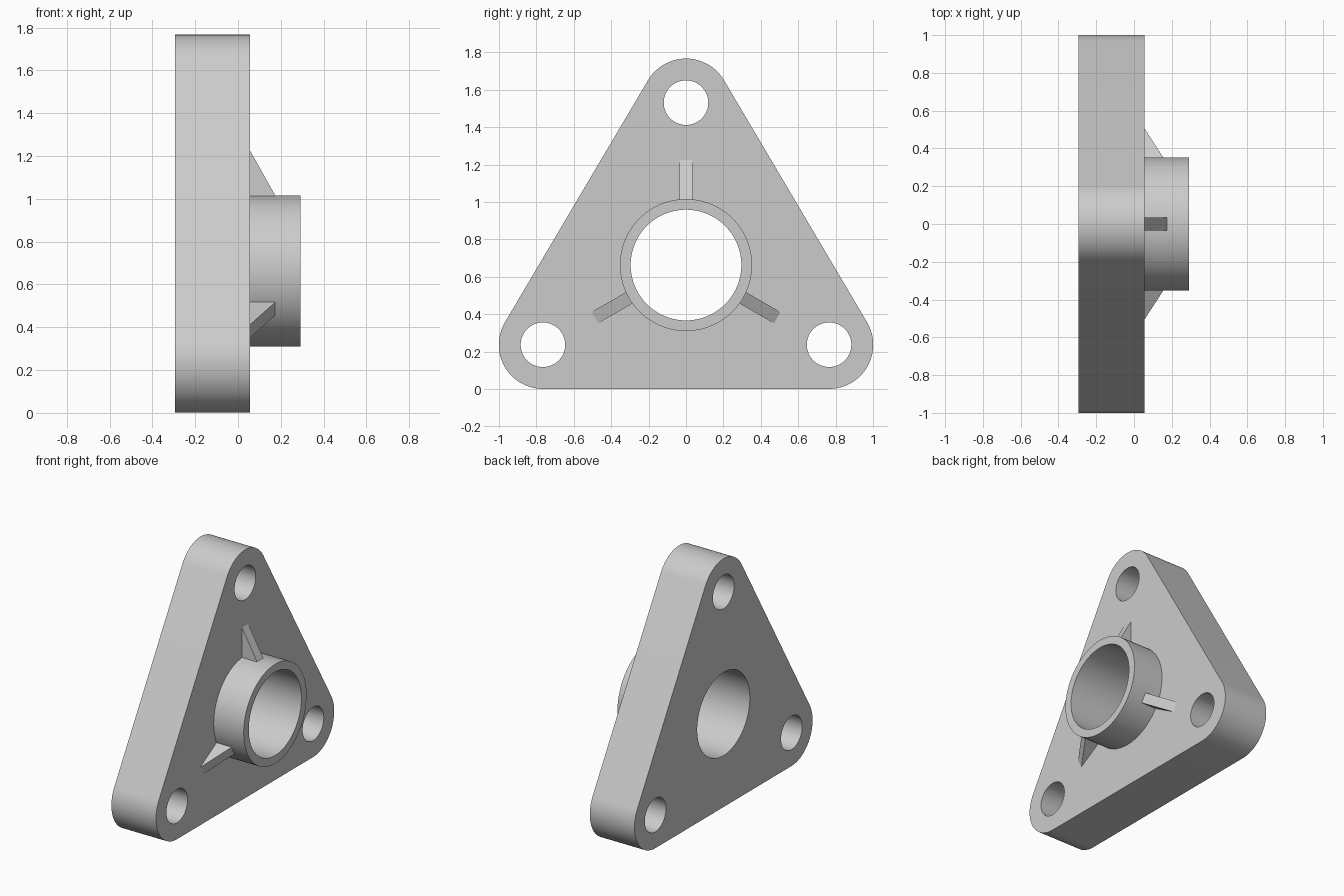
import bpy, bmesh, math
from mathutils import Matrix, Vector

if "Cube" in bpy.data.objects:
    bpy.data.objects.remove(bpy.data.objects["Cube"], do_unlink=True)

# Plain grey finish
grey = bpy.data.materials.new("grey")
grey.use_nodes = True
color = (0.6, 0.6, 0.6, 1)
grey.diffuse_color = color
grey.node_tree.nodes["Principled BSDF"].inputs["Base Color"].default_value = color

BACK, FACE, RIM = -0.295, 0.056, 0.292      # depths along x
CENTER = (0, 0.663)                         # bore axis in (y, z)
BORE, COLLAR = 0.296, 0.353
CORNERS = [(0.765, 0.237), (0, 1.531), (-0.765, 0.237)]
CORNER_R, BOLT_R = 0.236, 0.119


def arc(center, radius, start, end, steps):
    """Points along an arc in the (y, z) plane."""
    angles = [start + (end - start) * i / steps for i in range(steps + 1)]
    return [(center[0] + radius * math.cos(a), center[1] + radius * math.sin(a)) for a in angles]


def circle(center, radius, steps=96):
    return arc(center, radius, 0, math.tau, steps)[:-1]


def rounded_outline(corners, radius):
    """Straight sides joined by tangent arcs, counter-clockwise."""
    points = []
    for i, c in enumerate(corners):
        into = Vector(c) - Vector(corners[i - 1])
        out = Vector(corners[(i + 1) % len(corners)]) - Vector(c)
        start = math.atan2(into.y, into.x) - math.pi / 2
        turn = (math.atan2(out.y, out.x) - math.atan2(into.y, into.x)) % math.tau
        points += arc(c, radius, start, start + turn, 32)
    return points


def extrude_loops(name, loops, x0, x1):
    """Fill the outline around its holes and extrude it along x."""
    bm = bmesh.new()
    for loop in loops:
        verts = [bm.verts.new((x0, y, z)) for y, z in loop]
        for i, v in enumerate(verts):
            bm.edges.new((verts[i - 1], v))
    bmesh.ops.triangle_fill(bm, use_beauty=True, edges=bm.edges[:], normal=(1, 0, 0))
    result = bmesh.ops.extrude_face_region(bm, geom=bm.faces[:], use_keep_orig=True)
    moved = [g for g in result["geom"] if isinstance(g, bmesh.types.BMVert)]
    bmesh.ops.translate(bm, verts=moved, vec=(x1 - x0, 0, 0))
    return finish(name, bm)


def finish(name, bm):
    bmesh.ops.recalc_face_normals(bm, faces=bm.faces[:])
    mesh = bpy.data.meshes.new(name)
    bm.to_mesh(mesh)
    bm.free()
    mesh.materials.append(grey)
    obj = bpy.data.objects.new(name, mesh)
    bpy.context.collection.objects.link(obj)
    bpy.ops.object.select_all(action="DESELECT")
    obj.select_set(True)
    bpy.context.view_layer.objects.active = obj
    bpy.ops.object.shade_smooth_by_angle(angle=math.radians(25))
    return obj


# Triangular flange with bolt holes and central bore
holes = [circle(c, BOLT_R) for c in CORNERS] + [circle(CENTER, BORE)]
extrude_loops("flange_plate", [rounded_outline(CORNERS, CORNER_R)] + holes, BACK, FACE)

# Raised collar around the bore
extrude_loops("collar", [circle(CENTER, COLLAR), circle(CENTER, BORE)], FACE, RIM)

# Three sloping ribs between collar and plate
RIB_TOP, RIB_END, RIB_WIDTH = 0.174, 0.563, 0.07
rib_profile = [(FACE, 0.33), (RIB_TOP, 0.33), (RIB_TOP, COLLAR), (FACE, RIB_END)]
for i, name in enumerate(("top_rib", "left_rib", "right_rib")):
    bm = bmesh.new()
    face = bm.faces.new([bm.verts.new((x, -RIB_WIDTH / 2, r)) for x, r in rib_profile])
    side = bmesh.ops.extrude_face_region(bm, geom=[face], use_keep_orig=True)
    moved = [g for g in side["geom"] if isinstance(g, bmesh.types.BMVert)]
    bmesh.ops.translate(bm, verts=moved, vec=(0, RIB_WIDTH, 0))
    place = Matrix.Translation((0, *CENTER)) @ Matrix.Rotation(i * math.tau / 3, 4, "X")
    bmesh.ops.transform(bm, matrix=place, verts=bm.verts[:])
    finish(name, bm)
